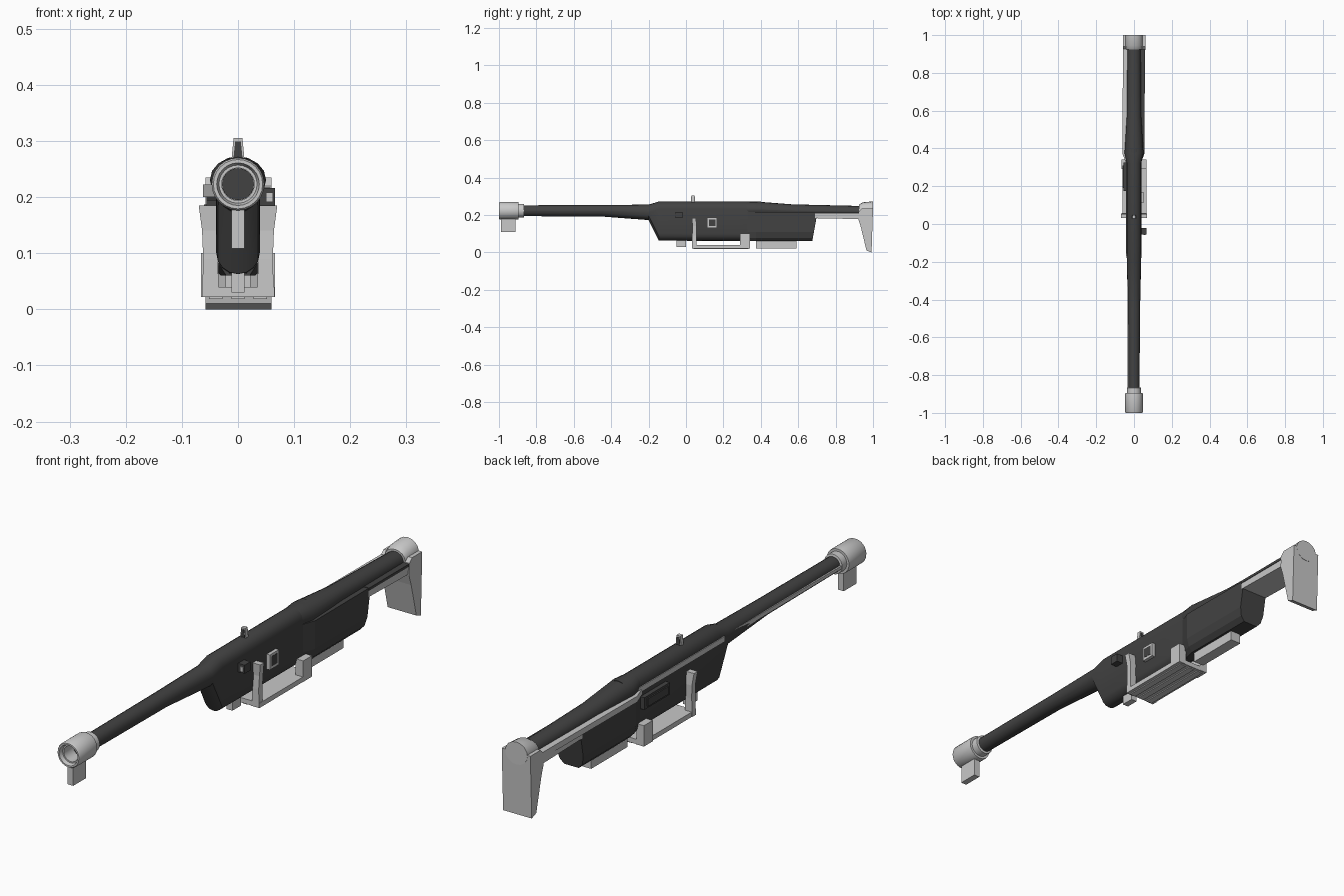
import bpy, bmesh, math

if "Cube" in bpy.data.objects:
    bpy.data.objects.remove(bpy.data.objects["Cube"])


def material(name, v):
    m = bpy.data.materials.new(name)
    m.diffuse_color = (v, v, v, 1)
    m.use_nodes = True
    m.node_tree.nodes["Principled BSDF"].inputs["Base Color"].default_value = m.diffuse_color
    return m


DARK = material("dark_metal", 0.055)
LIGHT = material("light_metal", 0.58)


def finish(bm, name, mat, smooth=None):
    bmesh.ops.recalc_face_normals(bm, faces=bm.faces)
    me = bpy.data.meshes.new(name)
    bm.to_mesh(me)
    bm.free()
    ob = bpy.data.objects.new(name, me)
    bpy.context.collection.objects.link(ob)
    me.materials.append(mat)
    if smooth:
        bpy.ops.object.select_all(action='DESELECT')
        ob.select_set(True)
        bpy.context.view_layer.objects.active = ob
        bpy.ops.object.shade_smooth_by_angle(angle=math.radians(smooth))
    return ob


def loft(name, rings, mat, smooth=None):
    """Skin a list of equal-length closed rings of 3D points."""
    bm = bmesh.new()
    vs = [[bm.verts.new(p) for p in r] for r in rings]
    n = len(vs[0])
    for a, b in zip(vs, vs[1:]):
        for i in range(n):
            j = (i + 1) % n
            bm.faces.new((a[i], a[j], b[j], b[i]))
    bm.faces.new(vs[0])
    bm.faces.new(vs[-1])
    return finish(bm, name, mat, smooth)


def capsule(y, w, zb, zt, n=8):
    """Ring with rounded top and bottom."""
    r = min(w, (zt - zb) / 2)
    top = [(w * math.cos(math.pi * i / n), y, zt - r + r * math.sin(math.pi * i / n)) for i in range(n + 1)]
    bot = [(-w * math.cos(math.pi * i / n), y, zb + r - 0.001 - r * math.sin(math.pi * i / n)) for i in range(n + 1)]
    return top + bot


def extrude_x(name, pts, x0, x1, mat):
    """Side profile (y, z) pushed from x0 to x1."""
    return loft(name, [[(x, y, z) for y, z in pts] for x in (x0, x1)], mat)


def box(name, x0, x1, y0, y1, z0, z1, mat):
    return extrude_x(name, [(y0, z0), (y1, z0), (y1, z1), (y0, z1)], x0, x1, mat)


def lathe(name, prof, zc, mat, n=24):
    """Spin (radius, y) around a lengthwise axis."""
    return loft(name, [[(r * math.cos(2 * math.pi * i / n), y, zc + r * math.sin(2 * math.pi * i / n))
                        for i in range(n)] for r, y in prof], mat, 35)


# barrel flowing into the forward body
loft("barrel_and_body", [capsule(*s) for s in (
    (-0.90, 0.029, 0.195, 0.252), (-0.45, 0.032, 0.193, 0.253), (-0.20, 0.038, 0.174, 0.256),
    (-0.145, 0.039, 0.064, 0.272), (0.40, 0.039, 0.062, 0.272))], DARK, 25)

# upper part of the stock
loft("upper_stock", [capsule(*s) for s in (
    (0.32, 0.038, 0.19, 0.272), (0.375, 0.05, 0.19, 0.272),
    (0.57, 0.038, 0.19, 0.257), (0.95, 0.035, 0.19, 0.248))], DARK, 25)


# wide rear body with chamfered underside
def rear_ring(y, w, shear):
    half = [(w, 0.215), (w, 0.11), (w * 0.85, 0.078), (w * 0.55, 0.06)]
    pts = half + [(-x, z) for x, z in reversed(half)]
    return [(x, y + shear * (z - 0.06), z) for x, z in pts]


loft("rear_body", [rear_ring(0.325, 0.038, 0), rear_ring(0.375, 0.056, 0), rear_ring(0.675, 0.055, 0.18)], DARK)
box("stock_ledge_right", 0.02, 0.058, 0.69, 0.93, 0.207, 0.217, DARK)

# muzzle with bore and lug
lathe("muzzle", [(0.03, -0.865), (0.037, -0.867), (0.037, -0.895), (0.046, -0.895), (0.047, -0.90),
                 (0.047, -0.995), (0.044, -1.0), (0.038, -1.0), (0.034, -0.985), (0.029, -0.985),
                 (0.029, -0.92)], 0.223, LIGHT)
lathe("bore", [(0.0285, -0.93), (0.0285, -0.921)], 0.223, DARK)
box("muzzle_lug", -0.012, 0.012, -0.988, -0.912, 0.108, 0.182, LIGHT)

# light trim along the left side
box("body_trim", -0.042, -0.036, -0.17, 0.34, 0.212, 0.232, LIGHT)
extrude_x("barrel_trim", [(-0.87, 0.215), (-0.17, 0.212), (-0.17, 0.23), (-0.87, 0.226)], -0.035, -0.027, LIGHT)
loft("stock_trim", [[(x0, y, 0.2), (x1, y, 0.2), (x1, y, 0.222), (x0, y, 0.222)] for y, x0, x1 in (
    (0.32, -0.042, -0.02), (0.375, -0.062, -0.02), (0.94, -0.058, -0.02))], LIGHT)
extrude_x("lower_stock", [(0.69, 0.183), (0.94, 0.178), (0.94, 0.209), (0.69, 0.209)], -0.056, 0.056, LIGHT)

# butt plate and its rounded cap
butt = [(0.925, 0.22), (0.922, 0.175), (0.935, 0.135), (0.965, 0.01), (0.992, 0.0), (1.0, 0.235), (0.94, 0.235)]
loft("butt_plate", [[(s * w, y, z) for y, z in butt] for s, w in ((-1, 0.058), (1, 0.06))], LIGHT)
loft("butt_cap", [capsule(*s) for s in (
    (0.925, 0.042, 0.19, 0.256), (0.945, 0.046, 0.19, 0.268), (1.0, 0.046, 0.19, 0.273))], LIGHT, 30)

# cradle under the body: tray, front arms, rear blocks
box("cradle_tray", -0.062, 0.065, 0.035, 0.34, 0.022, 0.04, LIGHT)
for i in range(3):
    x = -0.04 + 0.04 * i
    box("tray_rib", x - 0.012, x + 0.012, 0.04, 0.335, 0.018, 0.024, LIGHT)
for s, side in ((-1, "left"), (1, "right")):
    loft("cradle_arm_" + side, [[(s * a, y, z), (s * b, y, z), (s * b, y + 0.022, z), (s * a, y + 0.022, z)]
                               for a, b, y, z in ((0.034, 0.064, 0.033, 0.022), (0.036, 0.062, 0.033, 0.09),
                                                  (0.038, 0.064, 0.035, 0.14), (0.038, 0.070, 0.031, 0.185))], LIGHT)
    box("cradle_block_" + side, *sorted((s * 0.035, s * 0.066)), 0.29, 0.342, 0.022, 0.10, LIGHT)

# underside rail and lug
box("under_rail", -0.022, 0.022, 0.375, 0.59, 0.022, 0.066, LIGHT)
box("under_lug", -0.012, 0.012, -0.05, 0.0, 0.03, 0.07, LIGHT)

# sight on top
loft("sight", [[(-w, 0.03, z), (w, 0.03, z), (w, 0.045, z), (-w, 0.045, z)]
               for w, z in ((0.012, 0.262), (0.008, 0.305))], LIGHT)
loft("sight_inset", [[(-w, 0.028, z), (w, 0.028, z), (w, 0.047, z), (-w, 0.047, z)]
                     for w, z in ((0.008, 0.27), (0.005, 0.299))], DARK)

# right side bolt knob and window frame
box("bolt_knob", 0.035, 0.066, -0.055, -0.02, 0.184, 0.216, DARK)
box("bolt_tip", 0.05, 0.062, -0.058, -0.05, 0.191, 0.208, LIGHT)
box("window_frame", 0.035, 0.052, 0.113, 0.167, 0.13, 0.186, LIGHT)
box("window_inset", 0.045, 0.053, 0.122, 0.158, 0.14, 0.177, DARK)

# left side panel
box("left_panel", -0.056, -0.035, 0.175, 0.325, 0.15, 0.195, DARK)
box("left_panel_raised", -0.061, -0.05, 0.19, 0.31, 0.158, 0.187, DARK)
